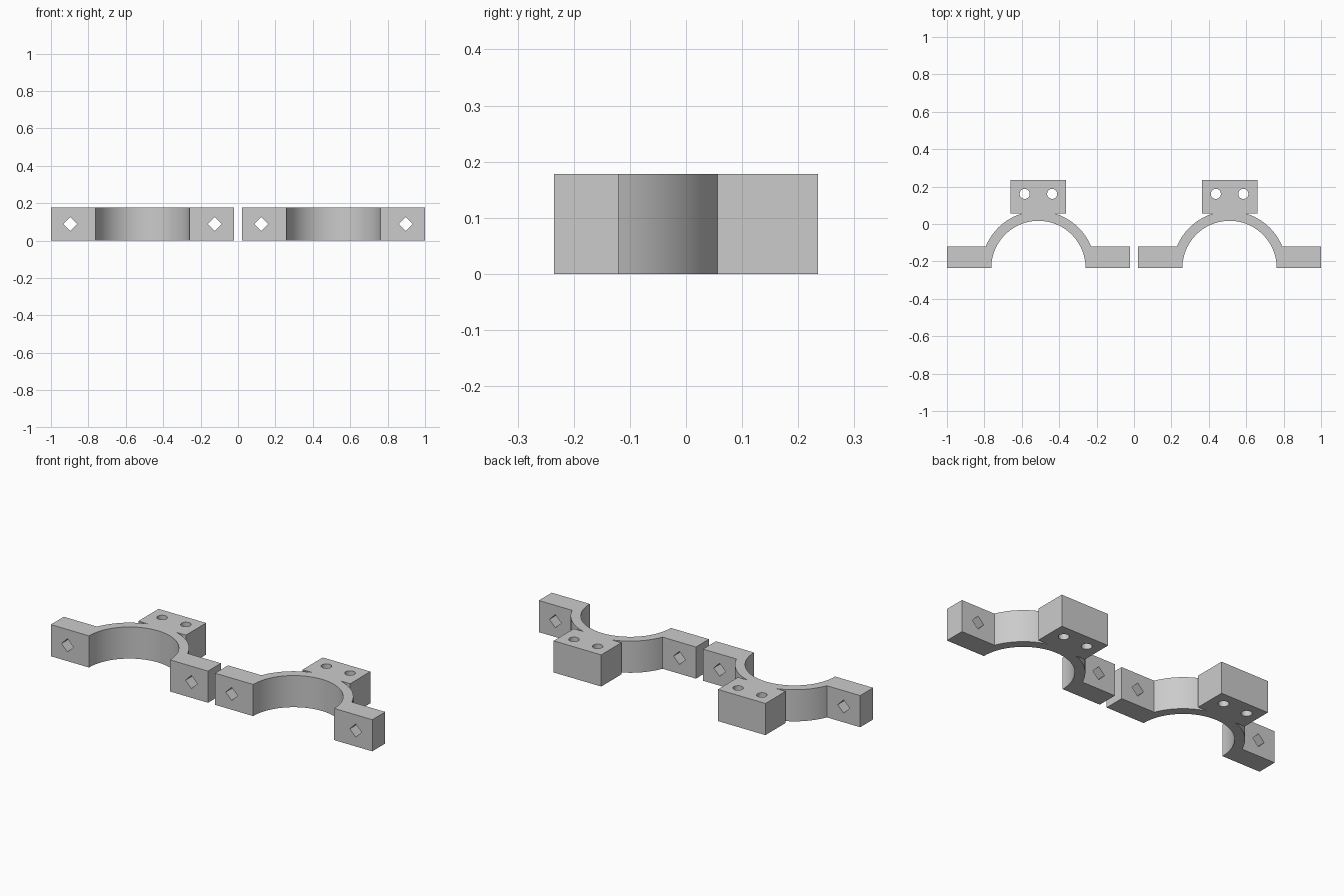
import bpy, bmesh, math
from mathutils import Matrix

if "Cube" in bpy.data.objects:
    bpy.data.objects.remove(bpy.data.objects["Cube"])

HEIGHT = 0.178
CENTRE_Y = -0.235          # arc centre lies on the front face
R_IN, R_OUT = 0.252, 0.304
EAR_X, EAR_BACK = 0.489, -0.12
BLOCK_X, BLOCK_FRONT, BLOCK_BACK = 0.148, 0.056, 0.235

grey = bpy.data.materials.new("light_grey")
grey.diffuse_color = (0.6, 0.6, 0.6, 1)
grey.use_nodes = True
grey.node_tree.nodes["Principled BSDF"].inputs["Base Color"].default_value = grey.diffuse_color


def arc(radius, a0, a1, steps):
    return [(radius * math.cos(a0 + (a1 - a0) * i / steps),
             CENTRE_Y + radius * math.sin(a0 + (a1 - a0) * i / steps))
            for i in range(steps + 1)]


def outline():
    # ears, outer arc, mounting block and inner bore as one closed profile
    a_ear = math.asin((EAR_BACK - CENTRE_Y) / R_OUT)
    a_block = math.asin((BLOCK_FRONT - CENTRE_Y) / R_OUT)
    half = [(EAR_X, CENTRE_Y), (EAR_X, EAR_BACK)]
    half += arc(R_OUT, a_ear, a_block, 20)
    half += [(BLOCK_X, BLOCK_FRONT), (BLOCK_X, BLOCK_BACK)]
    mirrored = [(-x, y) for x, y in reversed(half)]
    return half + mirrored + arc(R_IN, math.pi, 0, 56)


def make_object(name, bm, x):
    mesh = bpy.data.meshes.new(name)
    bmesh.ops.recalc_face_normals(bm, faces=bm.faces)
    bm.to_mesh(mesh)
    bm.free()
    mesh.materials.append(grey)
    obj = bpy.data.objects.new(name, mesh)
    obj.location.x = x
    bpy.context.collection.objects.link(obj)
    return obj


def make_cutter(x):
    bm = bmesh.new()
    # vertical round screw holes through the block
    for sx in (-0.0735, 0.0735):
        bmesh.ops.create_cone(bm, cap_ends=True, segments=32, radius1=0.027,
                              radius2=0.027, depth=0.5,
                              matrix=Matrix.Translation((sx, 0.161, HEIGHT / 2)))
    # diamond-shaped bolt holes through the ears
    for sx in (-0.386, 0.386):
        bmesh.ops.create_cone(bm, cap_ends=True, segments=4, radius1=0.037,
                              radius2=0.037, depth=0.3,
                              matrix=Matrix.Translation((sx, -0.178, HEIGHT / 2))
                              @ Matrix.Rotation(math.pi / 2, 4, 'X'))
    cutter = make_object("hole_cutter", bm, x)
    cutter.hide_render = True
    return cutter


def make_clamp(name, x):
    bm = bmesh.new()
    face = bm.faces.new([bm.verts.new((px, py, 0)) for px, py in outline()])
    ext = bmesh.ops.extrude_face_region(bm, geom=[face], use_keep_orig=True)
    top = [g for g in ext["geom"] if isinstance(g, bmesh.types.BMVert)]
    bmesh.ops.translate(bm, verts=top, vec=(0, 0, HEIGHT))
    clamp = make_object(name, bm, x)

    # drill the holes
    cutter = make_cutter(x)
    mod = clamp.modifiers.new("holes", 'BOOLEAN')
    mod.operation, mod.solver, mod.object = 'DIFFERENCE', 'EXACT', cutter
    bpy.ops.object.select_all(action='DESELECT')
    bpy.context.view_layer.objects.active = clamp
    clamp.select_set(True)
    bpy.ops.object.modifier_apply(modifier=mod.name)
    bpy.data.objects.remove(cutter)
    bpy.ops.object.shade_smooth_by_angle(angle=math.radians(25))


make_clamp("left_clamp_half", -0.511)
make_clamp("right_clamp_half", 0.511)
